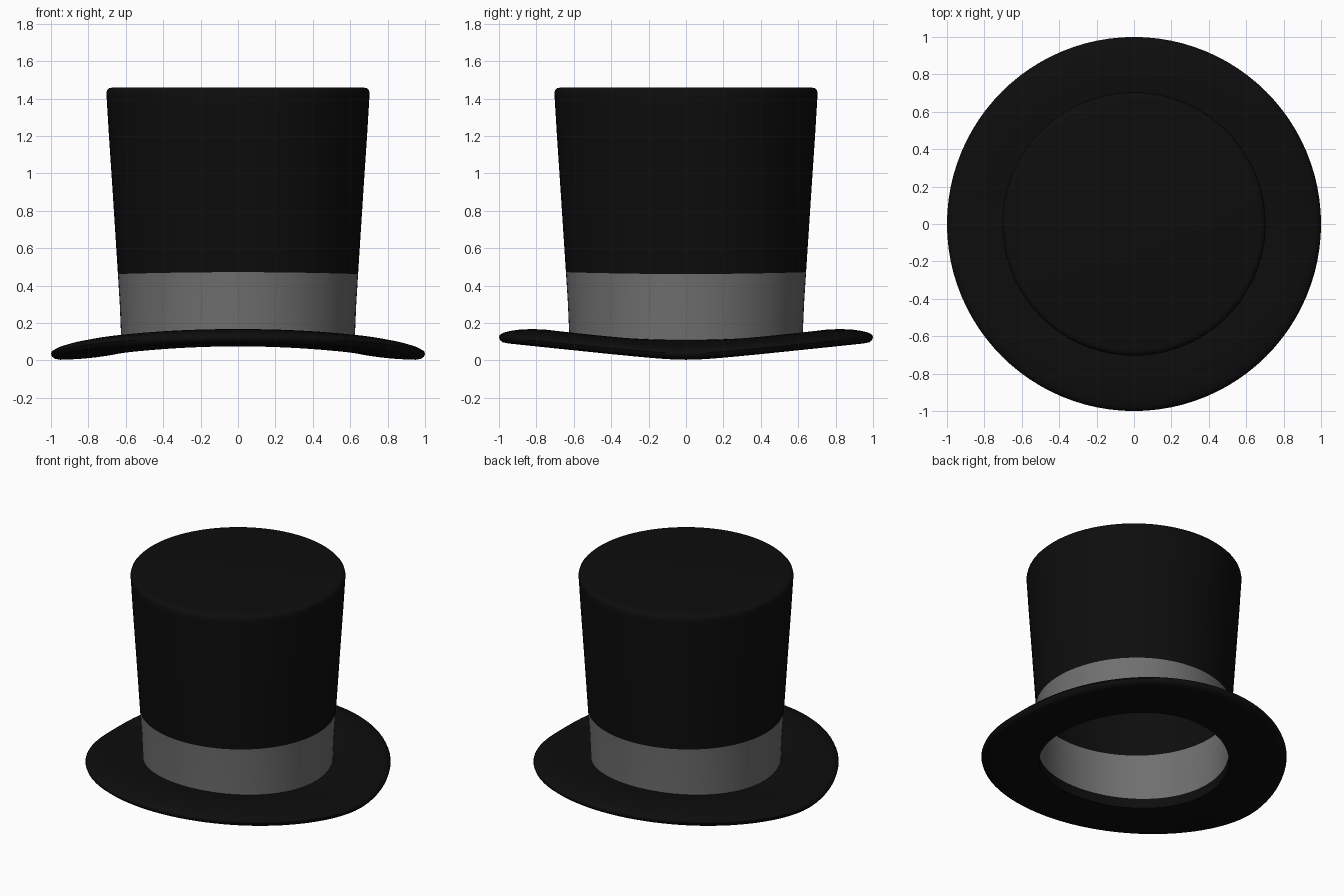
import bpy, bmesh, math

if "Cube" in bpy.data.objects:
    bpy.data.objects.remove(bpy.data.objects["Cube"])

SEG = 96


def material(name, v):
    m = bpy.data.materials.new(name)
    m.diffuse_color = (v, v, v, 1)
    m.use_nodes = True
    m.node_tree.nodes["Principled BSDF"].inputs["Base Color"].default_value = m.diffuse_color
    return m


def brim_base(r, a):
    # saddle-shaped underside: low at the sides, raised at front and back
    s = abs(math.sin(a))
    inner = 0.04 + 0.035 * s * s
    edge = 0.003 + 0.088 * (math.sqrt(s * s + 0.02) - 0.14) / 0.87
    t = min(1, max(0, (r - 0.62) / 0.38))
    t = 1 - (1 - t) ** 2.2
    return inner + (edge - inner) * t


def revolve(name, profile, height, mat, closed=False, cap=False):
    bm = bmesh.new()
    rings = []
    for r, z in profile:
        ring = []
        for i in range(SEG):
            a = 2 * math.pi * i / SEG
            ring.append(bm.verts.new((r * math.cos(a), r * math.sin(a), height(r, z, a))))
        rings.append(ring)
    pairs = list(zip(rings, rings[1:]))
    if closed:
        pairs.append((rings[-1], rings[0]))
    for lo, hi in pairs:
        for i in range(SEG):
            j = (i + 1) % SEG
            bm.faces.new((lo[i], lo[j], hi[j], hi[i]))
    if cap:
        bm.faces.new(rings[-1])
    me = bpy.data.meshes.new(name)
    bm.to_mesh(me)
    bm.free()
    me.materials.append(mat)
    ob = bpy.data.objects.new(name, me)
    bpy.context.collection.objects.link(ob)
    bpy.ops.object.select_all(action='DESELECT')
    bpy.context.view_layer.objects.active = ob
    ob.select_set(True)
    bpy.ops.object.shade_smooth_by_angle(angle=math.radians(40))
    return ob


black = material("black_felt", 0.004)
grey = material("grey_ribbon", 0.16)

# brim: rounded cross-section swept around and bent into a saddle
section = [(0.622, 0.0), (0.66, 0.0), (0.70, 0.0), (0.76, 0.0), (0.83, 0.0), (0.90, 0.0), (0.95, 0.0),
           (0.98, 0.006), (0.995, 0.018), (1.0, 0.034), (0.995, 0.046), (0.975, 0.058),
           (0.94, 0.067), (0.89, 0.075), (0.82, 0.08), (0.75, 0.08), (0.69, 0.076), (0.65, 0.072), (0.622, 0.07)]
revolve("brim", section, lambda r, z, a: z + brim_base(r, a), black, closed=True)


# ribbon band: open shell, lower edge follows the brim
def band_height(r, z, a):
    low = brim_base(0.62, a) + 0.005
    top = 0.462 + 0.01 * math.sin(a) ** 2
    return low + (top - low) * z


revolve("hat_band", [(0.622, 0), (0.625, 0.2), (0.632, 0.6), (0.642, 1)], band_height, grey)


# crown: flared tube with softly rounded top edge
def crown_height(r, z, a):
    return 0.462 + 0.01 * math.sin(a) ** 2 if z == 0 else z


revolve("crown", [(0.642, 0), (0.67, 0.9), (0.69, 1.2), (0.702, 1.40), (0.704, 1.43),
                  (0.70, 1.445), (0.69, 1.455), (0.67, 1.459)],
        crown_height, black, cap=True)
